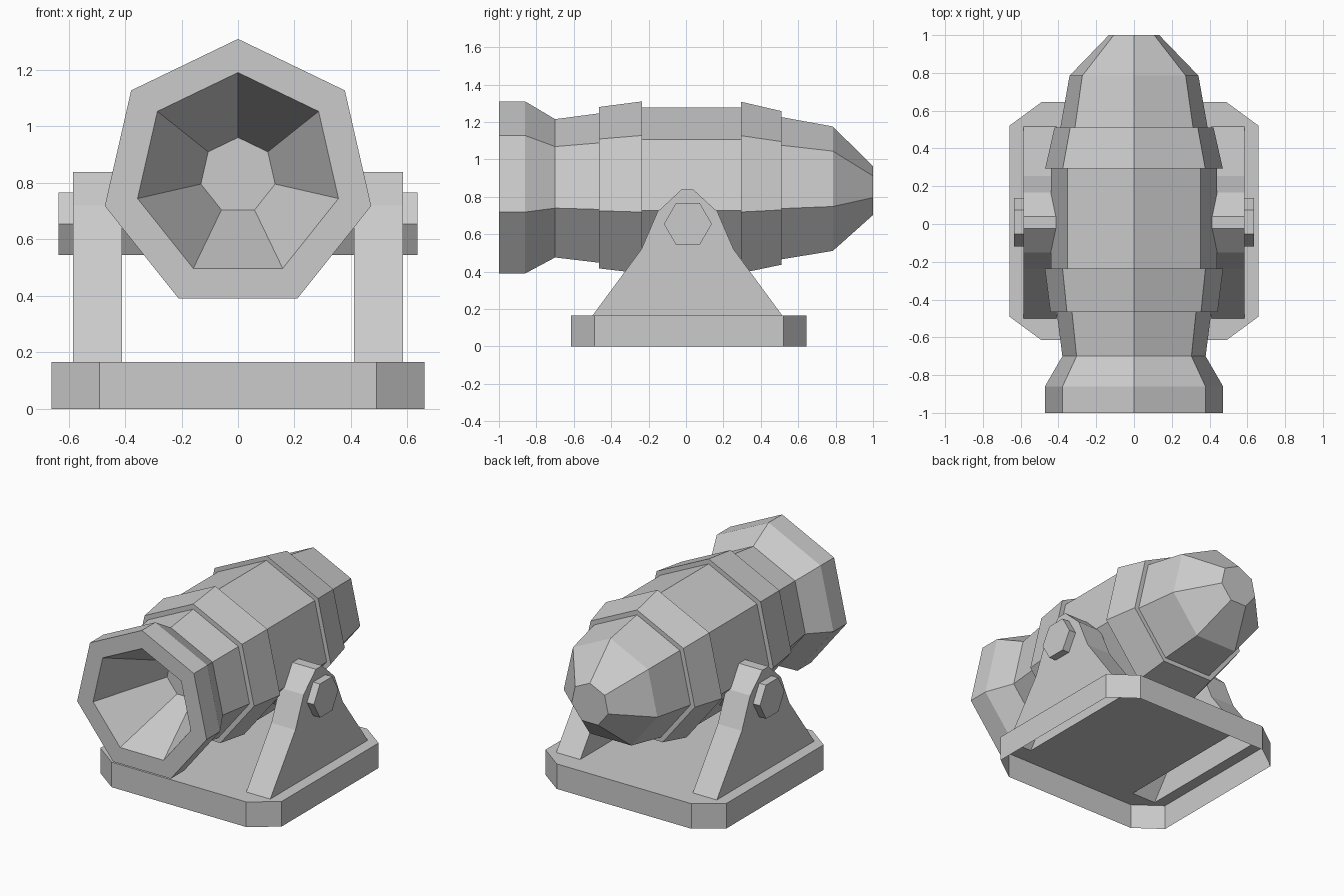
import bpy, bmesh
from math import sin, cos, pi

if "Cube" in bpy.data.objects:
    bpy.data.objects.remove(bpy.data.objects["Cube"])

grey = bpy.data.materials.new("light grey metal")
grey.use_nodes = True
colour = (0.6, 0.6, 0.6, 1)
grey.diffuse_color = colour
grey.node_tree.nodes["Principled BSDF"].inputs["Base Color"].default_value = colour


def finish(bm, name):
    mesh = bpy.data.meshes.new(name)
    bm.to_mesh(mesh)
    bm.free()
    mesh.materials.append(grey)
    obj = bpy.data.objects.new(name, mesh)
    bpy.context.collection.objects.link(obj)
    return obj


def skin(bm, a, b):
    """Join two closed rings of vertices with quads."""
    n = len(a)
    for i in range(n):
        j = (i + 1) % n
        bm.faces.new((a[i], a[j], b[j], b[i]))


# Barrel: seven-sided lathe around the y axis, from bore floor to closed tail
AXIS_Z = 0.826
SIDES = 7
profile = [(-0.55, 0.135), (-1.0, 0.365), (-1.0, 0.484), (-0.86, 0.484),
           (-0.70, 0.389), (-0.465, 0.42), (-0.465, 0.454), (-0.235, 0.484),
           (-0.235, 0.451), (0.295, 0.451), (0.295, 0.482), (0.51, 0.432),
           (0.51, 0.40), (0.785, 0.35), (1.0, 0.137)]
bm = bmesh.new()
rings = []
for y, r in profile:
    rings.append([bm.verts.new((r * sin(2 * pi * i / SIDES), y,
                                AXIS_Z + r * cos(2 * pi * i / SIDES)))
                  for i in range(SIDES)])
for a, b in zip(rings, rings[1:]):
    skin(bm, a, b)
bm.faces.new(rings[0])
bm.faces.new(rings[-1])
bmesh.ops.recalc_face_normals(bm, faces=bm.faces)
finish(bm, "barrel")

# Base: chamfered plate, open underneath, with a slot below each bracket
TOP = 0.165
IN, OUT = 0.41, 0.585
BACK, FRONT = 0.515, -0.5
outline = [(0.49, -0.615), (0.66, -0.49), (0.66, 0.52), (0.49, 0.645)]
outline += [(-x, y) for x, y in reversed(outline)]
bm = bmesh.new()
low = [bm.verts.new((x, y, 0)) for x, y in outline]
high = [bm.verts.new((x, y, TOP)) for x, y in outline]
skin(bm, low, high)
loops = [high]
for s in (1, -1):
    loops.append([bm.verts.new((s * x, y, TOP)) for x, y in
                  ((IN, FRONT), (OUT, FRONT), (OUT, BACK), (IN, BACK))])
edges = []
for loop in loops:
    for i, v in enumerate(loop):
        w = loop[(i + 1) % len(loop)]
        edges.append(bm.edges.get((v, w)) or bm.edges.new((v, w)))
bmesh.ops.triangle_fill(bm, use_beauty=True, edges=edges, normal=(0, 0, 1))
for f in bm.faces:
    f.normal_update()
    c = f.calc_center_median()
    flat = abs(f.normal.z) > 0.5
    if (f.normal.z < 0) if flat else (f.normal.x * c.x + f.normal.y * c.y < 0):
        f.normal_flip()
finish(bm, "base")

# Brackets and axle stubs, one on each side
bracket = [(FRONT, TOP), (-0.238, 0.52), (-0.152, 0.72), (-0.025, 0.838),
           (0.04, 0.838), (0.168, 0.72), (0.254, 0.52), (BACK, TOP)]
axle = [(0.01 + 0.128 * cos(i * pi / 3), 0.655 + 0.128 * sin(i * pi / 3))
        for i in range(6)]


def side_plate(name, points, x0, x1, open_bottom):
    bm = bmesh.new()
    a = [bm.verts.new((x0, y, z)) for y, z in points]
    b = [bm.verts.new((x1, y, z)) for y, z in points]
    skin(bm, a, b)
    bm.faces.new(a)
    bm.faces.new(b)
    bmesh.ops.recalc_face_normals(bm, faces=bm.faces)
    if open_bottom:
        under = [f for f in bm.faces if f.normal.z < -0.99]
        bmesh.ops.delete(bm, geom=under, context="FACES_ONLY")
    finish(bm, name)


for s, side in ((1, "left"), (-1, "right")):
    side_plate(side + "_bracket", bracket, s * IN, s * OUT, True)
    side_plate(side + "_axle", axle, s * 0.25, s * 0.635, False)
